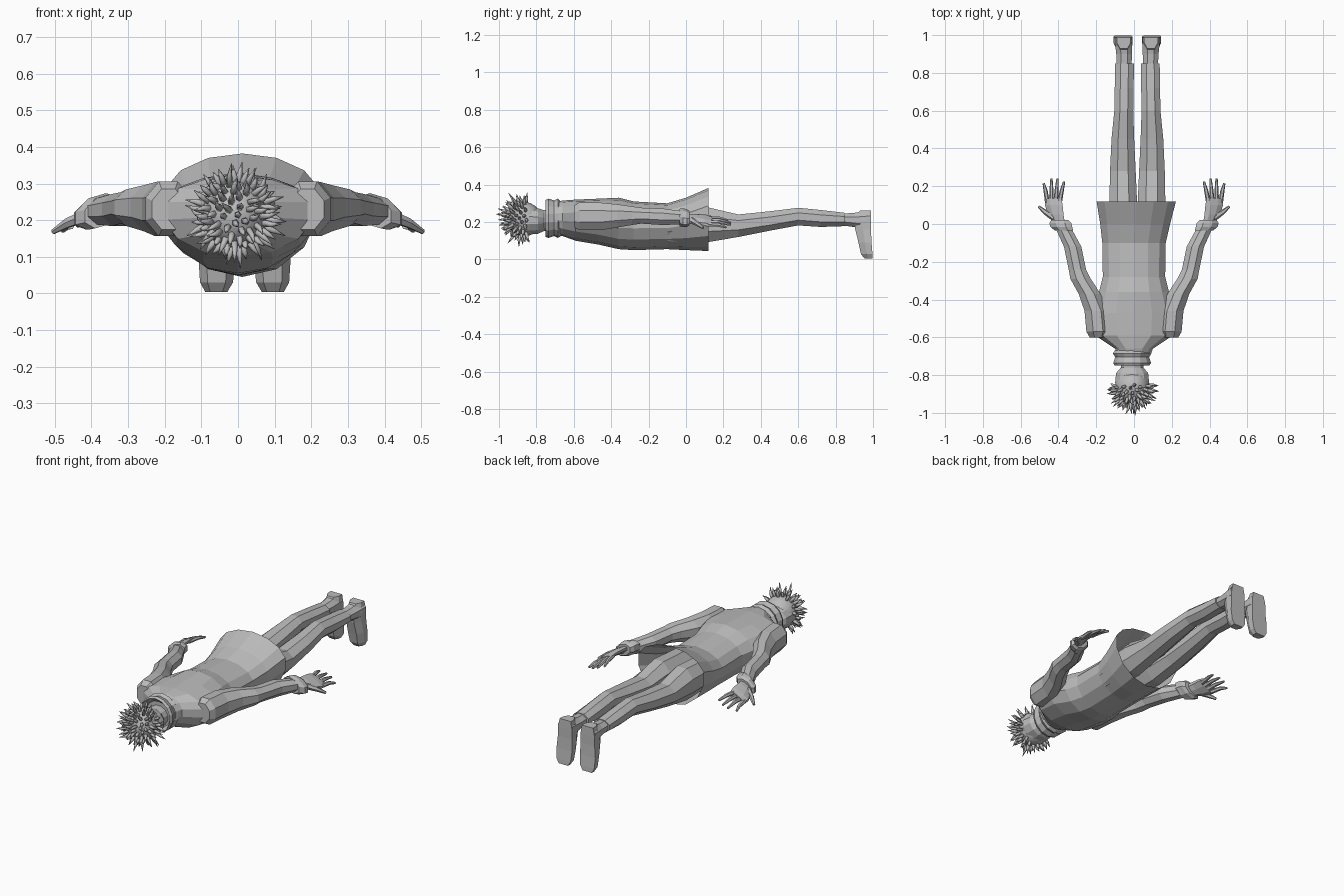
import bpy, bmesh, math, random
from mathutils import Vector

random.seed(4)
if "Cube" in bpy.data.objects:
    bpy.data.objects.remove(bpy.data.objects["Cube"])

grey = bpy.data.materials.new("plain grey")
grey.use_nodes = True
grey.diffuse_color = (0.5, 0.5, 0.5, 1)
grey.node_tree.nodes["Principled BSDF"].inputs["Base Color"].default_value = (0.5, 0.5, 0.5, 1)


def finish(name, bm):
    bmesh.ops.recalc_face_normals(bm, faces=bm.faces)
    mesh = bpy.data.meshes.new(name)
    bm.to_mesh(mesh)
    bm.free()
    mesh.materials.append(grey)
    obj = bpy.data.objects.new(name, mesh)
    bpy.context.collection.objects.link(obj)
    return obj


def skin(bm, rings, caps):
    rows = [[bm.verts.new(p) for p in ring] for ring in rings]
    n = len(rows[0])
    for a, b in zip(rows, rows[1:]):
        for i in range(n):
            bm.faces.new((a[i], a[(i + 1) % n], b[(i + 1) % n], b[i]))
    if caps[0]:
        bm.faces.new(rows[0])
    if caps[1]:
        bm.faces.new(rows[-1])


def loft(name, sections, sides, caps=(True, True), side=1, mid=0.0, tilt=0.0):
    """Sections along y: y, centre x, half width, middle z, top z, bottom z."""
    rings = []
    for y, cx, w, zm, zt, zb in sections:
        ring = []
        for i in range(sides):
            a = math.tau * (i + 0.5) / sides
            c, s = math.cos(a) / math.cos(math.pi / sides), math.sin(a)
            z = zm + s * (zt - zm if s > 0 else zm - zb) - tilt * w * c
            ring.append((mid + side * (cx + w * c), y, z))
        rings.append(ring)
    bm = bmesh.new()
    skin(bm, rings, caps)
    return finish(name, bm)


def tube(bm, points, radii, sides):
    """Tapered tube through the points."""
    pts = [Vector(p) for p in points]
    q = (pts[-1] - pts[0]).to_track_quat("Z", "Y")
    rings = []
    for p, r in zip(pts, radii):
        rings.append([p + q @ Vector((r * math.cos(math.tau * i / sides),
                                      r * math.sin(math.tau * i / sides), 0))
                      for i in range(sides)])
    skin(bm, rings, (True, True))


# Jacket with a flared open hem
loft("jacket", [
    (-.70, 0, .085, .23, .305, .14), (-.66, 0, .10, .23, .315, .125),
    (-.59, 0, .205, .23, .32, .10), (-.47, 0, .215, .22, .325, .08),
    (-.36, 0, .185, .20, .33, .055), (-.28, 0, .165, .20, .31, .05),
    (-.10, 0, .168, .20, .30, .055), (0, .006, .185, .22, .33, .05),
    (.12, .012, .21, .26, .382, .045)], 14, (True, False))

# Collar, open towards the head
loft("collar", [
    (-.66, -.01, .085, .22, .30, .13), (-.685, -.01, .102, .22, .325, .115),
    (-.705, -.01, .09, .22, .315, .125), (-.735, -.01, .10, .22, .325, .115),
    (-.75, -.01, .092, .22, .318, .12), (-.72, -.01, .075, .22, .29, .14)],
    14, (True, True))

# Neck and jaw
loft("neck", [
    (-.68, -.01, .06, .21, .27, .15), (-.76, -.01, .06, .21, .265, .15),
    (-.79, -.01, .085, .21, .275, .135), (-.84, -.01, .09, .21, .285, .13),
    (-.88, -.01, .08, .21, .28, .14)], 12)

# Skull
bm = bmesh.new()
bmesh.ops.create_uvsphere(bm, u_segments=16, v_segments=10, radius=.092)
bmesh.ops.translate(bm, verts=bm.verts, vec=(-.01, -.865, .215))
skull = finish("skull", bm)
for poly in skull.data.polygons:
    poly.use_smooth = True

# Spiky hair, spread evenly over the crown
bm = bmesh.new()
count = 90
for i in range(count):
    up = 1 - 1.15 * (i + .5) / count
    a = i * math.pi * (3 - math.sqrt(5))
    r = math.sqrt(1 - up * up)
    d = Vector((r * math.cos(a), -up, r * math.sin(a)))
    bend = Vector([random.uniform(-.016, .016) for _ in range(3)])
    base = Vector((-.01, -.865, .215)) + d * .08
    reach = random.uniform(.045, .065)
    tube(bm, [base, base + d * reach * .55 + bend * .3, base + d * reach + bend],
         (.011, .008, .001), 5)
hair = finish("hair_spikes", bm)
for poly in hair.data.polygons:
    poly.use_smooth = True

for side, label in ((1, "left"), (-1, "right")):
    # Sleeve
    loft(label + "_sleeve", [
        (-.60, .19, .045, .23, .29, .17), (-.57, .19, .062, .23, .312, .15),
        (-.46, .20, .062, .23, .31, .15), (-.37, .235, .058, .235, .30, .165),
        (-.29, .283, .054, .235, .288, .18), (-.24, .30, .046, .235, .28, .188),
        (-.12, .325, .046, .23, .275, .18), (-.03, .37, .042, .225, .262, .185)],
        8, side=side)
    # Cuff
    loft(label + "_cuff", [
        (-.035, .37, .048, .225, .268, .18), (-.015, .385, .058, .222, .27, .178),
        (.005, .39, .058, .22, .265, .178), (.02, .393, .045, .22, .255, .185)],
        8, side=side, tilt=.3)
    # Palm, lower on the outer edge
    loft(label + "_palm", [
        (.0, .395, .03, .22, .24, .195), (.05, .413, .04, .215, .235, .195),
        (.10, .425, .047, .212, .226, .195), (.135, .427, .043, .208, .218, .198)],
        8, side=side, tilt=.5)
    # Fingers and thumb
    bm = bmesh.new()
    for x, tip_x, tip_y in ((.395, .37, .225), (.415, .405, .24),
                            (.437, .437, .24), (.458, .478, .215)):
        z = .205 - (x - .425) * .55
        tip_z = .19 - (tip_x - .425) * .35
        tube(bm, [(side * x, .11, z), (side * (x + tip_x) / 2, .175, (z + tip_z) / 2 + .005),
                  (side * tip_x, tip_y, tip_z)], (.013, .011, .006), 6)
    tube(bm, [(side * .42, .03, .21), (side * .465, .06, .192), (side * .505, .092, .168)],
         (.018, .014, .007), 6)
    finish(label + "_fingers", bm)
    # Trouser leg
    loft(label + "_trouser_leg", [
        (-.10, .075, .07, .19, .27, .09), (.12, .075, .073, .19, .285, .085),
        (.28, .077, .068, .185, .245, .115), (.45, .077, .06, .205, .262, .15),
        (.60, .072, .05, .23, .28, .178), (.72, .07, .05, .22, .268, .17),
        (.85, .068, .05, .215, .252, .175)], 8, side=side, mid=.018)
    # Ankle and heel
    loft(label + "_ankle", [
        (.83, .07, .038, .215, .247, .18), (.90, .07, .042, .21, .252, .17),
        (.965, .073, .046, .21, .265, .15), (.985, .074, .046, .21, .265, .15)],
        8, side=side, mid=.018)
    # Foot pointing down: z, sole y, instep y, half width
    bm = bmesh.new()
    rings = []
    for z, sole, instep, w in ((.262, .988, .93, .036), (.21, .989, .90, .046),
                               (.16, .989, .905, .045), (.09, .992, .922, .05),
                               (.03, .997, .935, .045), (.004, .998, .955, .03)):
        x = .018 + side * (.073 + (.21 - z) * .02)
        rings.append([(x + w * k, y, z) for k, y in (
            (-1, sole), (1, sole), (1, (sole + instep) / 2),
            (.55, instep), (-.55, instep), (-1, (sole + instep) / 2))])
    skin(bm, rings, (True, True))
    finish(label + "_foot", bm)
